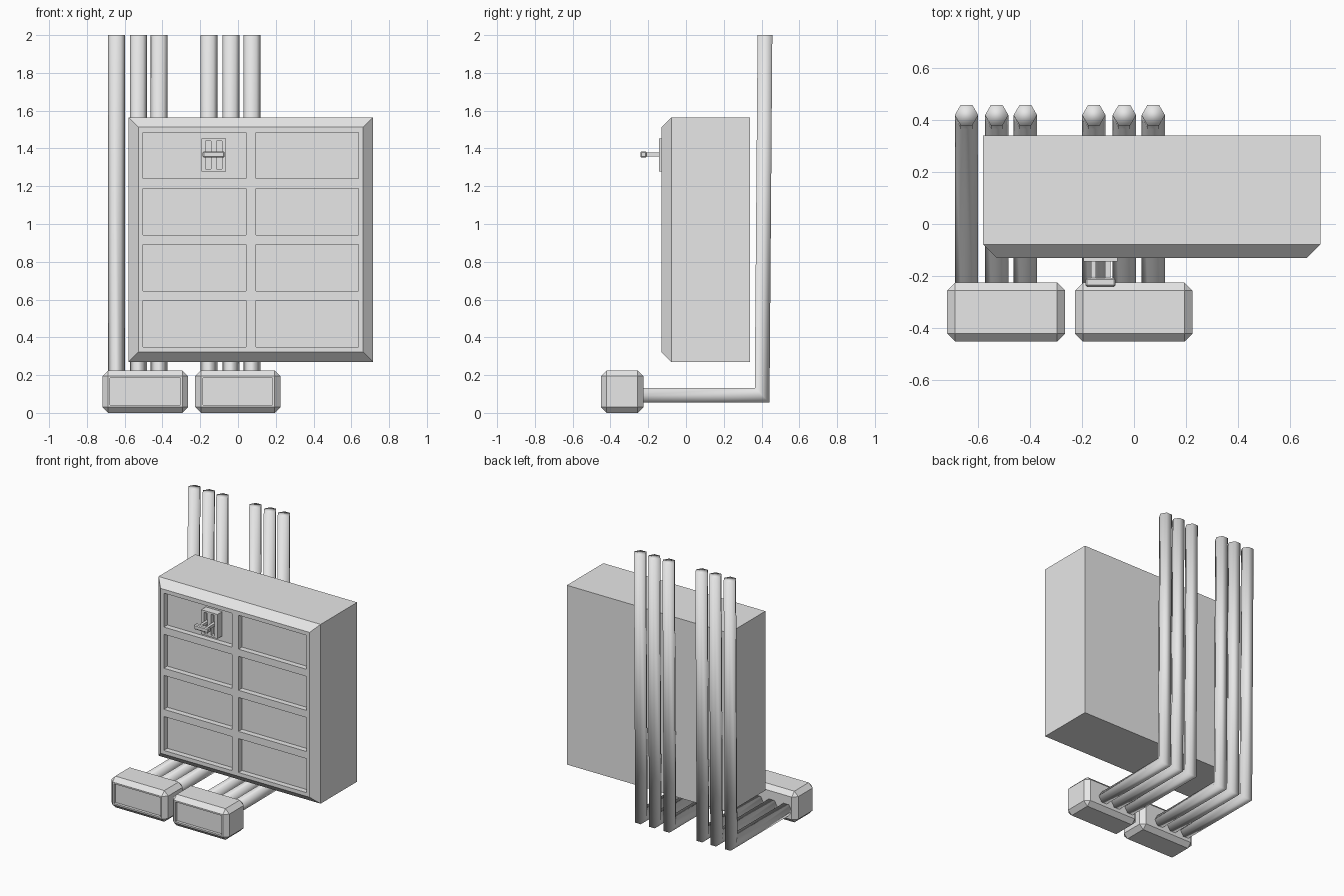
import bpy
import bmesh
import math
from mathutils import Vector

cube = bpy.data.objects.get("Cube")
if cube:
    bpy.data.objects.remove(cube, do_unlink=True)

grey = bpy.data.materials.new("light_grey")
grey.use_nodes = True
grey.diffuse_color = (0.8, 0.8, 0.8, 1)
grey.node_tree.nodes["Principled BSDF"].inputs["Base Color"].default_value = (0.8, 0.8, 0.8, 1)


def finish(name, bm, smooth=False):
    bmesh.ops.recalc_face_normals(bm, faces=bm.faces)
    for f in bm.faces:
        f.smooth = smooth
    mesh = bpy.data.meshes.new(name)
    bm.to_mesh(mesh)
    bm.free()
    mesh.materials.append(grey)
    obj = bpy.data.objects.new(name, mesh)
    bpy.context.collection.objects.link(obj)
    return obj


def box(bm, lo, hi):
    lo, hi = Vector(lo), Vector(hi)
    verts = bmesh.ops.create_cube(bm, size=1)["verts"]
    for v in verts:
        v.co = Vector(a * b for a, b in zip(v.co, hi - lo)) + (lo + hi) / 2


def grid_box(name, xs, zs, front, back, depth, chamfer):
    """Box whose front has a recess in every odd cell of the xs/zs grid."""
    bm = bmesh.new()
    rows = [[bm.verts.new((x, front, z)) for x in xs] for z in zs]
    recessed = []
    for j in range(len(zs) - 1):
        for i in range(len(xs) - 1):
            f = bm.faces.new((rows[j][i], rows[j][i + 1], rows[j + 1][i + 1], rows[j + 1][i]))
            if i % 2 and j % 2:
                recessed.append(f)
    edges = [e for e in bm.edges if e.is_boundary]

    def ring(edges, y, grow):
        geom = bmesh.ops.extrude_edge_only(bm, edges=edges)["geom"]
        verts = [g for g in geom if isinstance(g, bmesh.types.BMVert)]
        x0, x1 = min(v.co.x for v in verts), max(v.co.x for v in verts)
        z0, z1 = min(v.co.z for v in verts), max(v.co.z for v in verts)
        for v in verts:
            x, z = v.co.x, v.co.z
            v.co.x += grow * ((x > x1 - 1e-5) - (x < x0 + 1e-5))
            v.co.z += grow * ((z > z1 - 1e-5) - (z < z0 + 1e-5))
            v.co.y = y
        return [g for g in geom if isinstance(g, bmesh.types.BMEdge)]

    # Chamfer, sides and closed back
    if chamfer:
        edges = ring(edges, front + chamfer, chamfer)
    edges = ring(edges, back, 0)
    bmesh.ops.contextual_create(bm, geom=edges)
    # Push the panels in
    for f in recessed:
        new = bmesh.ops.extrude_discrete_faces(bm, faces=[f])["faces"][0]
        for v in new.verts:
            v.co.y += depth
    return finish(name, bm)


# Cabinet with two columns of four recessed panels
panel_rows = [z for k in range(4) for z in (0.349 + 0.297 * k, 0.594 + 0.297 * k)]
grid_box("cabinet", [-0.528, -0.502, 0.043, 0.095, 0.637, 0.663],
         [0.322] + panel_rows + [1.513], -0.13, 0.339, 0.04, 0.052)

# Switch plate with two slots
grid_box("switch_plate", [-0.194, -0.171, -0.144, -0.115, -0.086, -0.064],
         [1.277, 1.29, 1.44, 1.453], -0.143, -0.085, 0.025, 0)

# Switch lever: two rods joined by a bevelled grip
for name, x in (("right_lever_rod", -0.156), ("left_lever_rod", -0.101)):
    bm = bmesh.new()
    box(bm, (x - 0.01, -0.215, 1.358), (x + 0.01, -0.11, 1.378))
    finish(name, bm)
bm = bmesh.new()
box(bm, (-0.187, -0.241, 1.351), (-0.071, -0.208, 1.385))
bmesh.ops.bevel(bm, geom=bm.edges[:], offset=0.006, segments=1, affect='EDGES')
finish("lever_grip", bm)


def junction_box(name, x0, x1):
    bm = bmesh.new()
    box(bm, (x0, -0.451, 0), (x1, -0.225, 0.225))
    bmesh.ops.bevel(bm, geom=bm.edges[:], offset=0.031, segments=1, affect='EDGES')
    bm.normal_update()
    face = min(bm.faces, key=lambda f: f.calc_center_median().y)
    bmesh.ops.inset_region(bm, faces=[face], thickness=0.015)
    new = bmesh.ops.extrude_discrete_faces(bm, faces=[face])["faces"][0]
    for v in new.verts:
        v.co.y += 0.02
    finish(name, bm)


def pipe(name, x, r=0.045, sides=6):
    """Hexagonal pipe running down behind the cabinet, then forward."""
    bm = bmesh.new()
    rings = [[], [], []]
    for k in range(sides):
        a = 2 * math.pi * k / sides
        c, s = r * math.cos(a), r * math.sin(a)
        for ring, co in zip(rings, ((x + c, 0.418 + s, 2),
                                    (x + c, 0.403 + s, 0.094 - s),
                                    (x + c, -0.24, 0.094 - s))):
            ring.append(bm.verts.new(co))
    for a, b in zip(rings, rings[1:]):
        for k in range(sides):
            n = (k + 1) % sides
            bm.faces.new((a[k], a[n], b[n], b[k]))
    bm.faces.new(rings[0])
    bm.faces.new(rings[2])
    finish(name, bm, smooth=True)


# Junction boxes, each feeding three pipes
for side, x0, x1, pipes in (("right", -0.718, -0.264, (-0.643, -0.527, -0.417)),
                            ("left", -0.227, 0.225, (-0.154, -0.037, 0.074))):
    junction_box(side + "_junction_box", x0, x1)
    for pos, x in zip(("outer", "middle", "inner"), pipes):
        pipe(side + "_" + pos + "_pipe", x)
